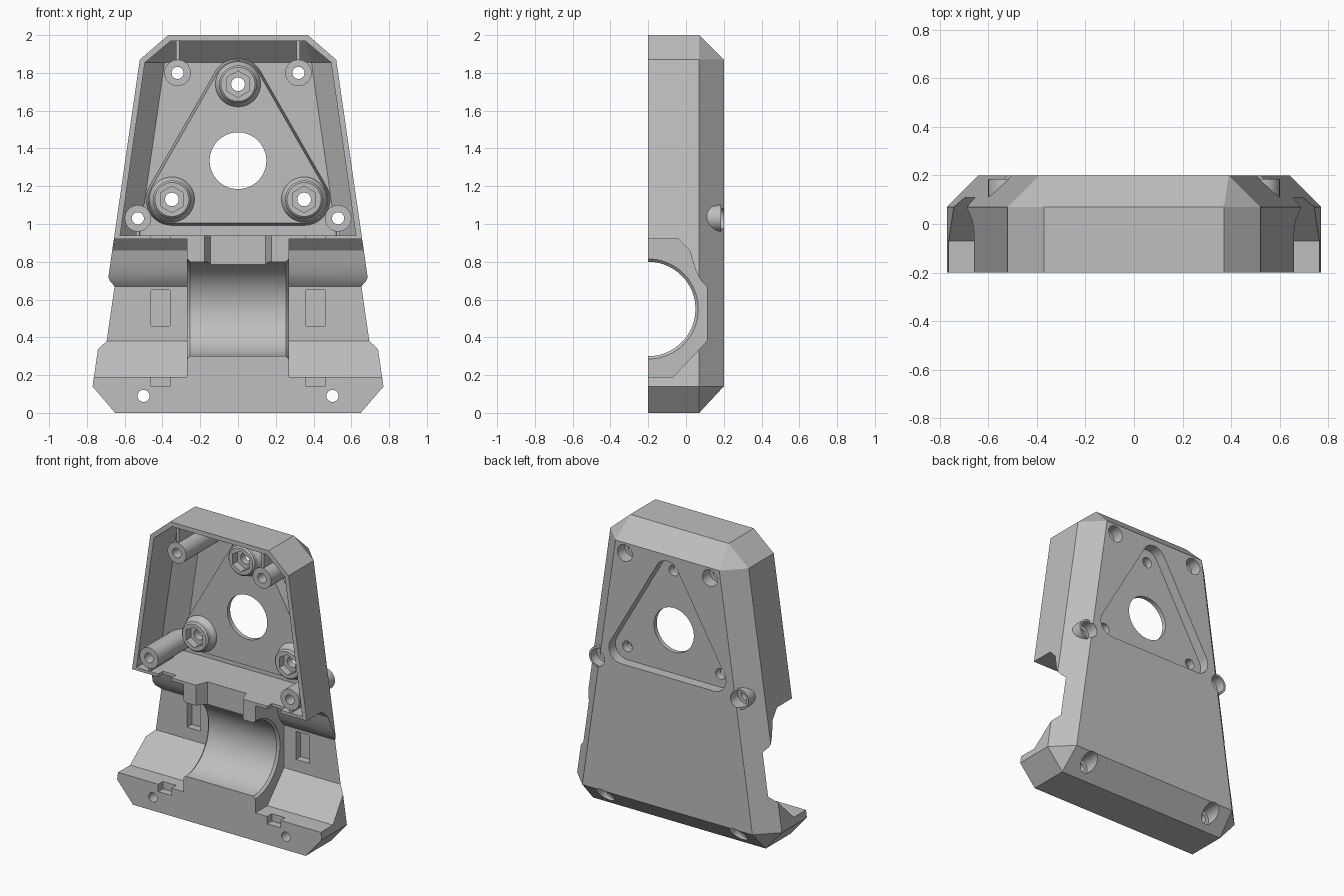
import bpy, bmesh, math

cube = bpy.data.objects.get("Cube")
if cube:
    bpy.data.objects.remove(cube, do_unlink=True)

grey = bpy.data.materials.new("plain_grey")
grey.use_nodes = True
colour = (0.52, 0.52, 0.52, 1)
grey.diffuse_color = colour
grey.node_tree.nodes["Principled BSDF"].inputs["Base Color"].default_value = colour


def add_object(name, bm):
    bmesh.ops.recalc_face_normals(bm, faces=bm.faces)
    mesh = bpy.data.meshes.new(name)
    bm.to_mesh(mesh)
    bm.free()
    mesh.materials.append(grey)
    obj = bpy.data.objects.new(name, mesh)
    bpy.context.collection.objects.link(obj)
    return obj


def hull(name, points):
    """Convex solid from points on the +x half, mirrored."""
    bm = bmesh.new()
    for x, y, z in points:
        bm.verts.new((x, y, z))
        bm.verts.new((-x, y, z))
    bmesh.ops.convex_hull(bm, input=bm.verts)
    bmesh.ops.dissolve_limit(bm, angle_limit=0.01, verts=bm.verts, edges=bm.edges)
    return add_object(name, bm)


def loft(name, rings):
    """Closed solid through rings with equal point counts."""
    bm = bmesh.new()
    loops = [[bm.verts.new(p) for p in ring] for ring in rings]
    n = len(loops[0])
    for a, b in zip(loops, loops[1:]):
        for i in range(n):
            j = (i + 1) % n
            bm.faces.new((a[i], a[j], b[j], b[i]))
    bm.faces.new(loops[0])
    bm.faces.new(loops[-1])
    return add_object(name, bm)


def arc(cx, cz, r, start, sweep, count):
    return [(cx + r * math.cos(start + sweep * i / count),
             cz + r * math.sin(start + sweep * i / count)) for i in range(count)]


def lathe(name, cx, cz, profile, sides=48, start=0):
    """Round solid along y; profile holds (y, radius) pairs."""
    return loft(name, [[(x, y, z) for x, z in arc(cx, cz, r, start, math.tau, sides)]
                       for y, r in profile])


def box(name, x0, x1, y0, y1, z0, z1):
    return loft(name, [[(x0, y, z0), (x1, y, z0), (x1, y, z1), (x0, y, z1)]
                       for y in (y0, y1)])


def apply(part, operation):
    mod = body.modifiers.new(part.name, 'BOOLEAN')
    mod.operation = operation
    mod.solver = 'EXACT'
    mod.object = part
    bpy.context.view_layer.objects.active = body
    bpy.ops.object.modifier_apply(modifier=mod.name)
    bpy.data.objects.remove(part, do_unlink=True)


def cut(part):
    apply(part, 'DIFFERENCE')


def add(part):
    apply(part, 'UNION')


# Outer shell: tapered block with cut corners and a chamfered back
outline = [(0.65, 0), (0.77, 0.14), (0.52, 1.87), (0.37, 2.0)]
body = hull("housing", [(x, y, z) for y in (-0.2, 0.07) for x, z in outline]
            + [(0.64, 0.2, 0.14), (0.39, 0.2, 1.87)])

# Upper pocket, following the shell at wall thickness
inner = [(0.624, 0.94), (0.493, 1.855), (0.355, 1.97)]
cut(hull("upper_pocket", [(x, y, z) for y in (-0.3, 0.055) for x, z in inner]
         + [(0.52, 0.17, 0.94), (0.389, 0.17, 1.855)]))

# Side recesses beside the bore block
recess = [(-0.3, 0.92), (-0.04, 0.92), (0.02, 0.86), (0.035, 0.805), (0.055, 0.745),
          (0.08, 0.7), (0.11, 0.67), (0.11, 0.38), (-0.07, 0.19), (-0.3, 0.19)]
for side in (-1, 1):
    cut(loft("side_recess", [[(side * x, y, z) for y, z in recess] for x in (0.27, 1)]))

# Cross bore with chamfered ends
bore = [(-0.9, 0.265), (-0.27, 0.265), (-0.255, 0.25),
        (0.255, 0.25), (0.27, 0.265), (0.9, 0.265)]
cut(loft("cross_bore", [[(x, y, z) for y, z in arc(-0.2, 0.55, r, 0, math.tau, 96)]
                        for x, r in bore]))

# Flared notch above the bore
cut(loft("front_notch", [[(-w, y, 0.7), (w, y, 0.7), (w, y, 0.96), (-w, y, 0.96)]
                         for y, w in ((-0.21, 0.18), (-0.12, 0.145))]))

# Strap slots
for side in (-1, 1):
    x0, x1 = sorted((side * 0.36, side * 0.46))
    cut(box("strap_pocket", x0, x1, 0.05, 0.16, 0.46, 0.65))
    cut(box("lower_strap_slot", x0, x1, -0.3, -0.15, 0.14, 0.2))
    cut(box("upper_strap_slot", x0, x1, -0.3, -0.15, 0.9, 0.96))

# Rounded triangular mounting plate with a matching recess behind
corners = [(0.35, 1.13, -math.pi / 2), (0, 1.74, math.pi / 6), (-0.35, 1.13, math.pi * 5 / 6)]


def triangle(name, ends):
    rings = []
    for y, r in ends:
        ring = []
        for cx, cz, start in corners:
            ring += arc(cx, cz, r, start, math.tau / 3 * 16 / 15, 16)
        rings.append([(x, y, z) for x, z in ring])
    return loft(name, rings)


add(triangle("mounting_plate", [(0.10, 0.125), (0.185, 0.14)]))
cut(triangle("back_recess", [(0.13, 0.09), (0.3, 0.09)]))

# Flared nut bosses
for cx, cz, _ in corners:
    add(lathe("nut_boss", cx, cz, [(0.115, 0.122), (0.095, 0.119), (0.083, 0.112),
                                   (0.073, 0.104), (0.065, 0.1), (0.04, 0.1), (0.03, 0.09)]))
    cut(lathe("nut_pocket", cx, cz, [(-0.1, 0.07), (0.08, 0.07)], 6, math.pi / 6))
    cut(lathe("nut_hole", cx, cz, [(0, 0.036), (0.4, 0.036)]))

# Centre hole
cut(lathe("centre_hole", 0, 1.335, [(-0.1, 0.15), (0.4, 0.15)], 64))

# Screw posts with ribs, and counterbored screw holes
for side in (-1, 1):
    for x, z, rib0, rib1 in ((0.32, 1.8, 1.86, 1.985), (0.53, 1.03, 0.93, 0.97)):
        x *= side
        add(lathe("screw_post", x, z, [(-0.2, 0.07), (0.185, 0.07)]))
        add(box("post_rib", x - 0.009, x + 0.009, -0.19, 0.05, rib0, rib1))
    for x, z, seat in ((0.32, 1.8, 0.12), (0.53, 1.03, 0.12), (0.5, 0.09, 0.07)):
        x *= side
        cut(lathe("screw_hole", x, z, [(-0.4, 0.032), (0.4, 0.032)]))
        cut(lathe("screw_counterbore", x, z, [(seat, 0.056), (0.4, 0.056)]))

# Smooth the round surfaces, keep the edges crisp
for obj in bpy.context.selected_objects:
    obj.select_set(False)
body.select_set(True)
bpy.context.view_layer.objects.active = body
bpy.ops.object.shade_smooth_by_angle(angle=math.radians(25))
